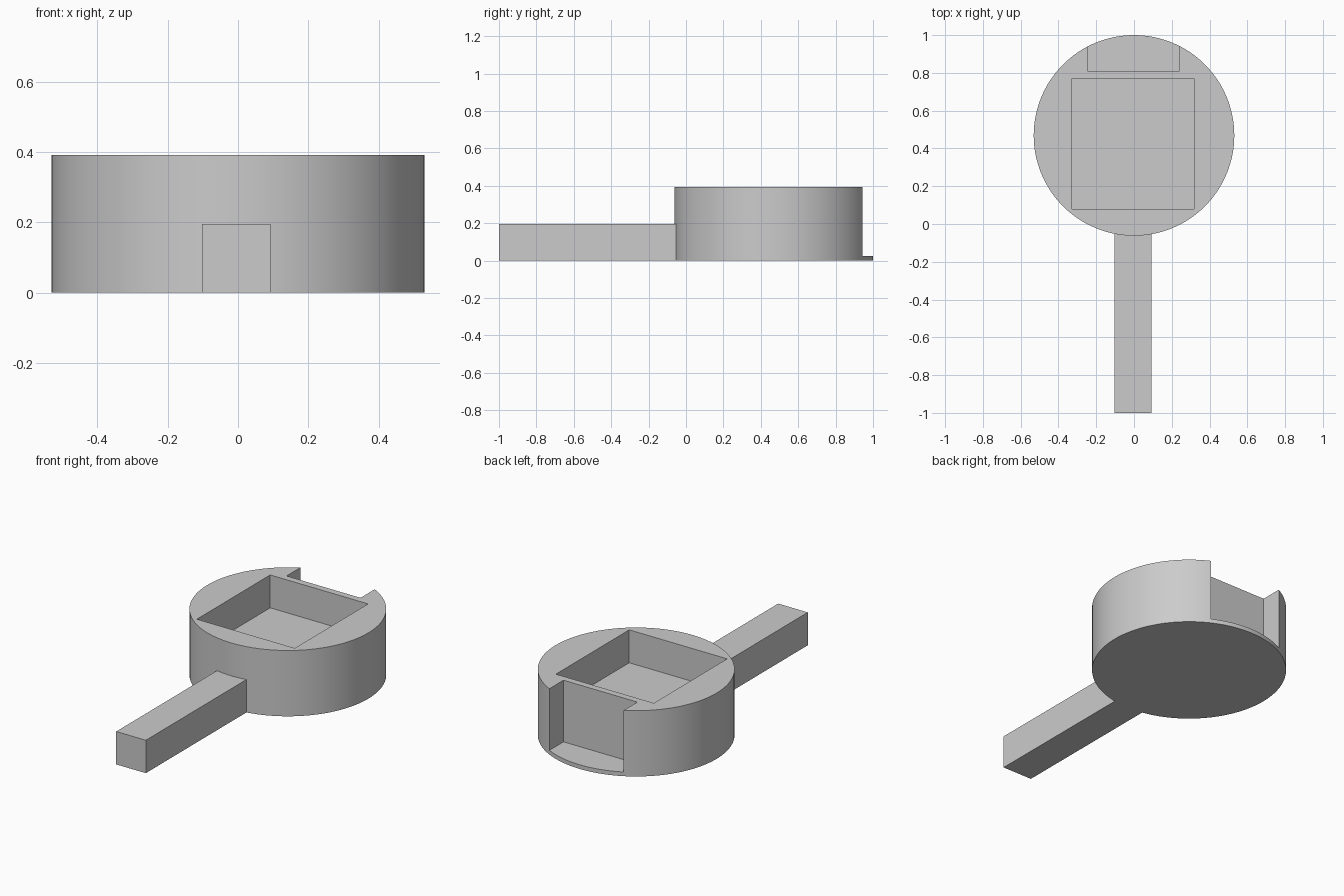
import bpy
import math

cube = bpy.data.objects.get("Cube")
if cube:
    bpy.data.objects.remove(cube, do_unlink=True)

grey = bpy.data.materials.new("plain grey")
grey.use_nodes = True
colour = (0.6, 0.6, 0.6, 1)
grey.diffuse_color = colour
grey.node_tree.nodes["Principled BSDF"].inputs["Base Color"].default_value = colour


def box(name, low, high):
    """Axis-aligned box between two corners."""
    bpy.ops.mesh.primitive_cube_add(size=1, location=[(a + b) / 2 for a, b in zip(low, high)])
    obj = bpy.context.object
    obj.name = name
    obj.scale = [b - a for a, b in zip(low, high)]
    bpy.ops.object.transform_apply(location=False, rotation=False, scale=True)
    obj.data.materials.append(grey)
    return obj


# Round body
radius, height, centre_y = 0.531, 0.392, 0.469
bpy.ops.mesh.primitive_cylinder_add(vertices=128, radius=radius, depth=height,
                                    location=(0, centre_y, height / 2))
body = bpy.context.object
body.name = "round_body"
body.data.materials.append(grey)

# Square pocket in the top and notch through the back wall
cutters = [
    box("pocket_cutter", (-0.327, 0.08, 0.196), (0.318, 0.77, 0.6)),
    box("notch_cutter", (-0.247, 0.81, 0.025), (0.24, 1.2, 0.6)),
]
for cutter in cutters:
    cut = body.modifiers.new(cutter.name, "BOOLEAN")
    cut.operation = "DIFFERENCE"
    cut.solver = "EXACT"
    cut.object = cutter

bpy.ops.object.select_all(action="DESELECT")
body.select_set(True)
bpy.context.view_layer.objects.active = body
for cutter in cutters:
    bpy.ops.object.modifier_apply(modifier=cutter.name)
    bpy.data.objects.remove(cutter, do_unlink=True)
bpy.ops.object.shade_smooth_by_angle(angle=math.radians(30))

# Straight handle, running a little into the body wall
box("handle", (-0.102, -1, 0), (0.093, 0.03, 0.196))
